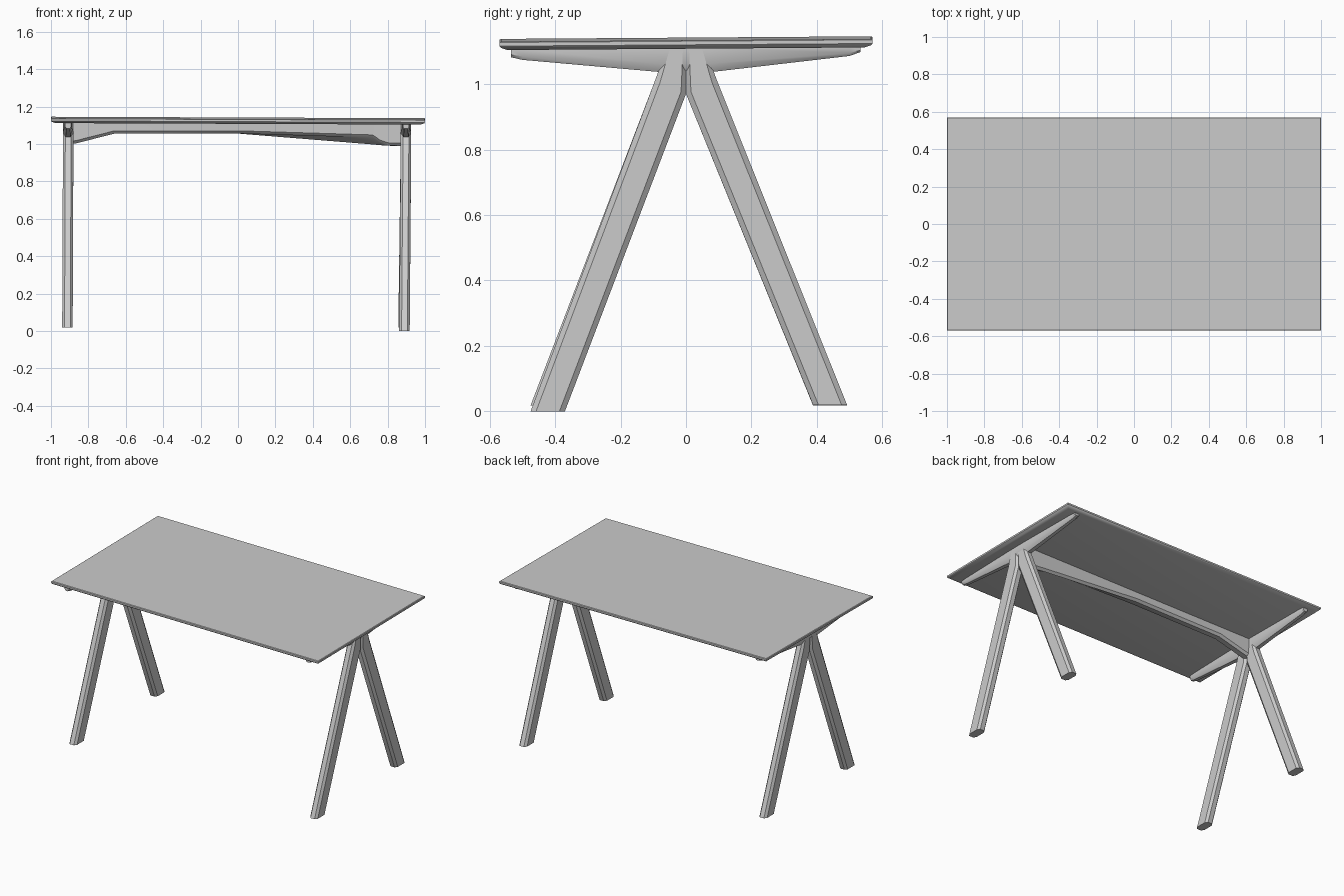
import bpy, bmesh, math

if "Cube" in bpy.data.objects:
    bpy.data.objects.remove(bpy.data.objects["Cube"])

def make(name, rings, bevel=0.0, segs=2):
    """Skin a list of equal-length closed rings into a capped solid."""
    bm = bmesh.new()
    vs = [[bm.verts.new(p) for p in r] for r in rings]
    n = len(rings[0])
    for a, b in zip(vs, vs[1:]):
        for i in range(n):
            j = (i + 1) % n
            bm.faces.new((a[i], a[j], b[j], b[i]))
    bm.faces.new(vs[0][::-1])
    bm.faces.new(vs[-1])
    bmesh.ops.recalc_face_normals(bm, faces=bm.faces)
    me = bpy.data.meshes.new(name)
    bm.to_mesh(me)
    bm.free()
    ob = bpy.data.objects.new(name, me)
    bpy.context.collection.objects.link(ob)
    bpy.context.view_layer.objects.active = ob
    ob.select_set(True)
    if bevel:
        m = ob.modifiers.new("round", 'BEVEL')
        m.width, m.segments = bevel, segs
        m.limit_method = 'ANGLE'
        m.angle_limit = math.radians(40)
    bpy.ops.object.shade_smooth_by_angle(angle=math.radians(35))
    ob.select_set(False)
    return ob

# table top: very slightly tilted slab with an undercut edge
def slab_ring(inset, z):
    x, y = 1.0 - inset, 0.57 - inset
    return [(sx * x, sy * y, z - 0.004 * sx + 0.004 * sy)
            for sx, sy in ((-1, -1), (1, -1), (1, 1), (-1, 1))]

make("table_top", [slab_ring(0.025, 1.112), slab_ring(0.004, 1.119),
                   slab_ring(0, 1.124), slab_ring(0, 1.135), slab_ring(0.004, 1.138)])

# legs: rounded-section bars leaning together into an A at each end
def leg(name, s, x_foot, x_top, z_foot, foot_out, foot_in):
    def ring(xc, zo, zi, yo, yi, w=0.028):
        c = (yo - yi) * 0.16
        k = (zo - zi) * 0.16
        pts = [(-w, yi + c, zi + k), (-w, yo - c, zo - k), (-w * .55, yo, zo), (w * .55, yo, zo),
               (w, yo - c, zo - k), (w, yi + c, zi + k), (w * .55, yi, zi), (-w * .55, yi, zi)]
        return [(xc + px, s * py, pz) for px, py, pz in pts]
    make(name, [ring(x_foot, z_foot, z_foot, foot_out, foot_in),
                ring(x_top, 1.01, 0.97, 0.095, 0.0),
                ring(x_top, 1.113, 1.113, 0.057, 0.0)])

leg("left_front_leg", -1, -0.912, -0.908, 0.018, 0.475, 0.37)
leg("left_back_leg", 1, -0.912, -0.908, 0.018, 0.492, 0.388)
leg("right_front_leg", -1, 0.89, 0.898, 0.0, 0.475, 0.37)
leg("right_back_leg", 1, 0.885, 0.898, 0.02, 0.492, 0.388)

# support arms: taper from the leg joint out towards the table edges
for side, xc, dz in (("left", -0.908, 0.004), ("right", 0.898, -0.004)):
    rings = []
    for y, w, bottom in ((-0.535, 0.016, 1.082), (-0.5, 0.02, 1.074), (-0.07, 0.028, 1.036),
                         (0.07, 0.028, 1.036), (0.5, 0.02, 1.086), (0.533, 0.016, 1.098)):
        top = 1.113 + dz + 0.007 * y
        h = (top - bottom) * 0.35
        rings.append([(xc - w, y, top), (xc + w, y, top), (xc + w, y, bottom + h),
                      (xc + w * .5, y, bottom), (xc - w * .5, y, bottom), (xc - w, y, bottom + h)])
    make(side + "_support_arm", rings)

# long beam: deepens towards each leg frame (x, front lower z, back lower z)
rings = []
for x, zf, zb in ((-0.9, 0.998, 0.998), (-0.86, 1.005, 1.005), (-0.66, 1.056, 1.056),
                  (0, 1.056, 1.056), (0.72, 1.034, 0.998), (0.76, 1.006, 0.994),
                  (0.8, 0.992, 0.991), (0.89, 0.99, 0.99)):
    top = 1.114 - 0.004 * x
    rings.append([(x, -0.035, top), (x, 0.035, top), (x, 0.032, zb + 0.015),
                  (x, 0.018, zb), (x, -0.018, zf), (x, -0.032, zf + 0.015)])
make("long_beam", rings)
